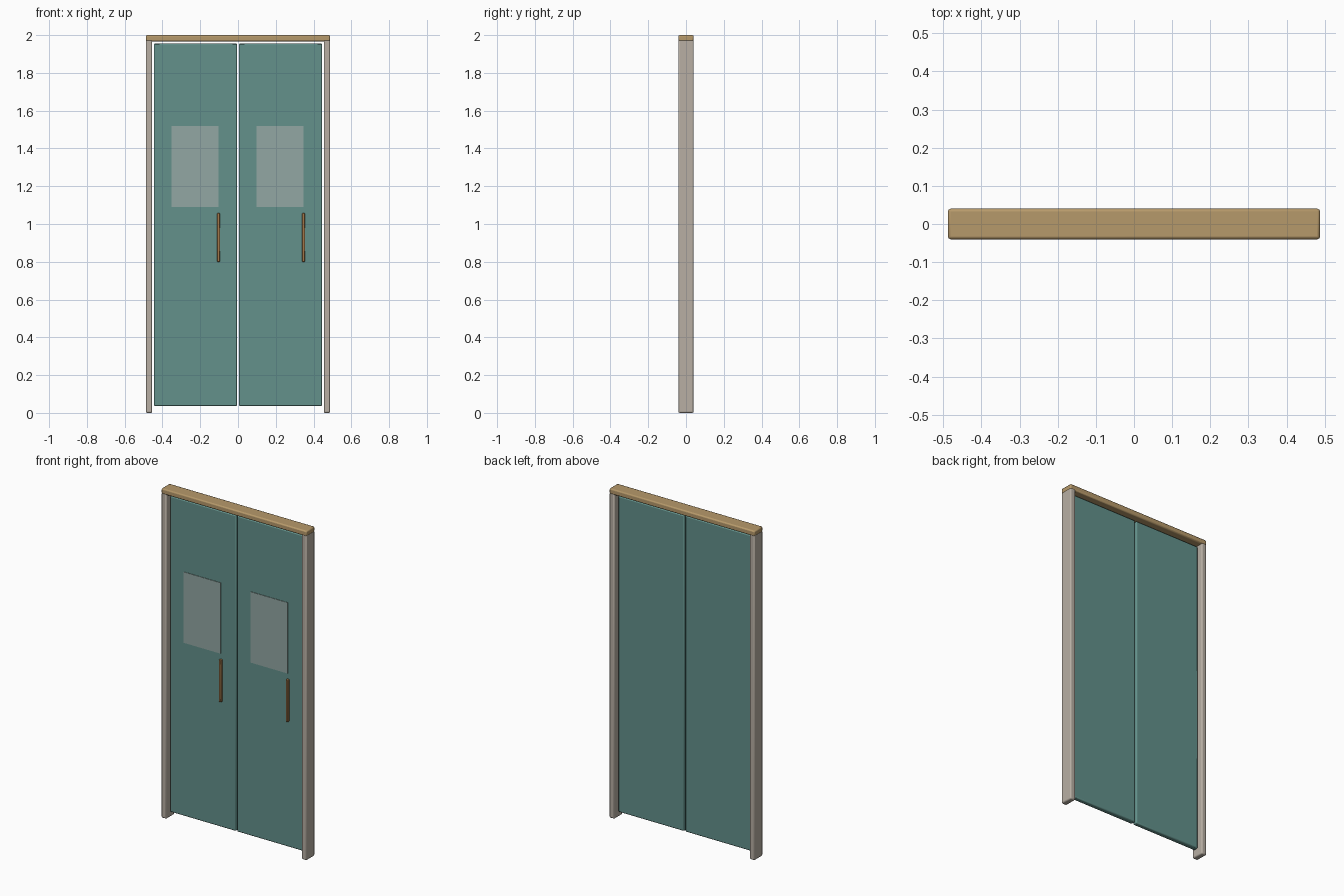
import bpy

if "Cube" in bpy.data.objects:
    bpy.data.objects.remove(bpy.data.objects["Cube"])


def material(name, colour):
    m = bpy.data.materials.new(name)
    m.diffuse_color = (*colour, 1)
    m.use_nodes = True
    m.node_tree.nodes["Principled BSDF"].inputs["Base Color"].default_value = m.diffuse_color
    return m


TEAL = material("teal paint", (0.125, 0.285, 0.26))
GLASS = material("pale glass", (0.29, 0.39, 0.37))
STONE = material("warm grey frame", (0.48, 0.43, 0.37))
TAN = material("tan header", (0.47, 0.32, 0.145))
BRONZE = material("bronze handle", (0.36, 0.19, 0.07))


def box(name, x, y, z, mat, bevel=0.0, segments=2):
    """Box from (min, max) pairs, with softened edges."""
    bpy.ops.mesh.primitive_cube_add(
        size=1, location=[(a + b) / 2 for a, b in (x, y, z)])
    ob = bpy.context.object
    ob.name = name
    ob.scale = [b - a for a, b in (x, y, z)]
    bpy.ops.object.transform_apply(location=False, rotation=False, scale=True)
    ob.data.materials.append(mat)
    if bevel:
        mod = ob.modifiers.new("soft edges", 'BEVEL')
        mod.width, mod.segments = bevel, segments
    bpy.ops.object.shade_smooth_by_angle()
    return ob


# Frame: two posts under one header
DEPTH = (-0.04, 0.04)
box("left_post", (-0.488, -0.454), DEPTH, (0, 1.975), STONE, 0.007)
box("right_post", (0.454, 0.488), DEPTH, (0, 1.975), STONE, 0.007)
box("header", (-0.488, 0.488), DEPTH, (1.967, 2.0), TAN, 0.007)

# Two matching leaves; both carry the window and handle at the same offsets
for side, x0 in (("left", -0.446), ("right", 0.004)):
    box(side + "_door", (x0, x0 + 0.441), (-0.015, 0.015),
        (0.037, 1.955), TEAL, 0.006)
    box(side + "_window", (x0 + 0.094, x0 + 0.342), (-0.018, -0.011),
        (1.09, 1.52), GLASS)
    box(side + "_handle", (x0 + 0.336, x0 + 0.351), (-0.028, -0.012),
        (0.80, 1.057), BRONZE, 0.003)
